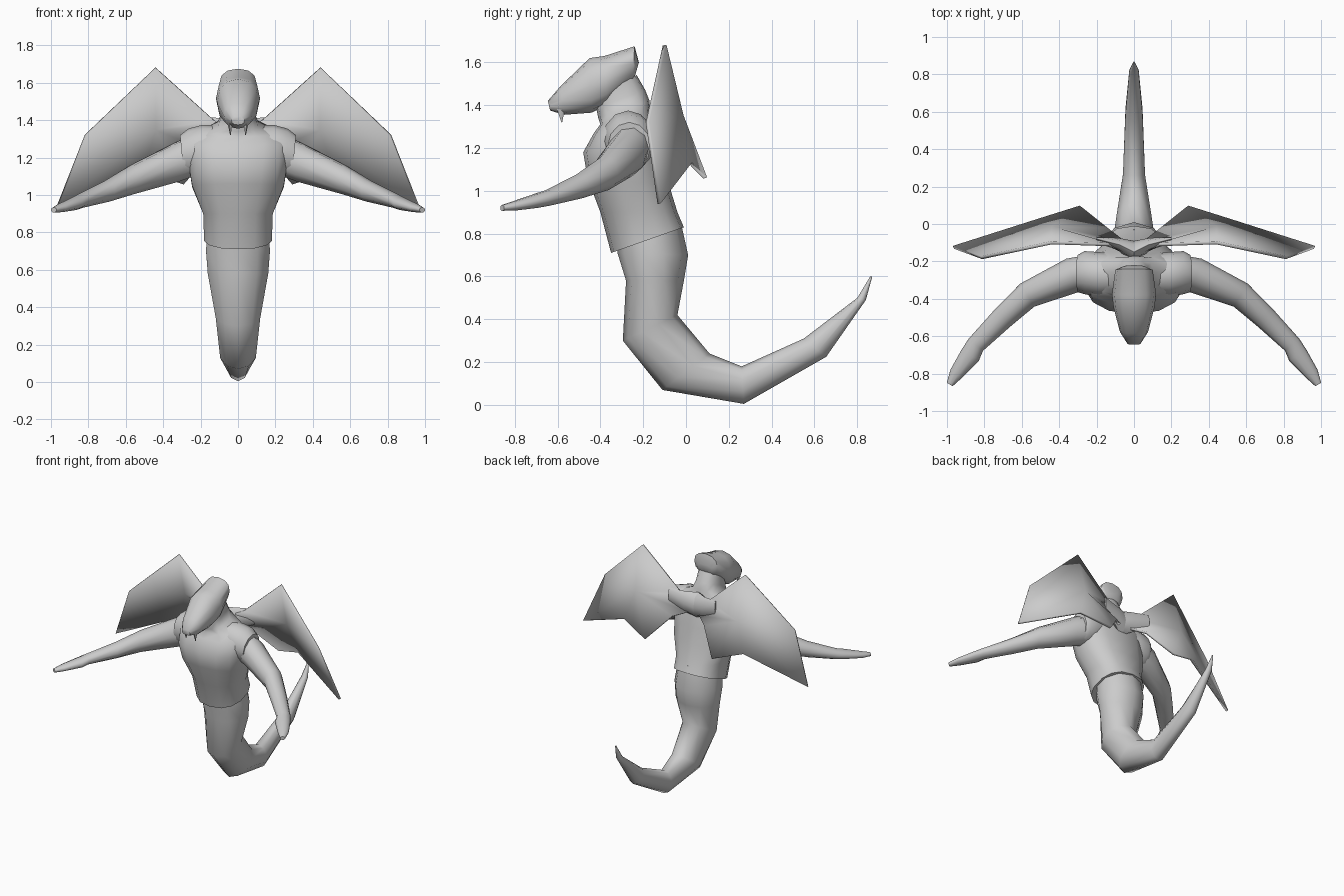
import bpy, bmesh, math
from mathutils import Vector as V

if "Cube" in bpy.data.objects:
    bpy.data.objects.remove(bpy.data.objects["Cube"])

skin = bpy.data.materials.new("plain_grey")
skin.diffuse_color = (0.6, 0.6, 0.6, 1)
skin.use_nodes = True
skin.node_tree.nodes["Principled BSDF"].inputs["Base Color"].default_value = skin.diffuse_color


def finish(name, bm, mirror=False, thick=0.0):
    bmesh.ops.recalc_face_normals(bm, faces=bm.faces)
    me = bpy.data.meshes.new(name)
    bm.to_mesh(me)
    bm.free()
    me.materials.append(skin)
    ob = bpy.data.objects.new(name, me)
    bpy.context.collection.objects.link(ob)
    if thick:
        m = ob.modifiers.new("thickness", 'SOLIDIFY')
        m.thickness, m.offset = thick, 0
    if mirror:
        ob.modifiers.new("mirror", 'MIRROR').use_mirror_merge = False
    bpy.ops.object.select_all(action='DESELECT')
    ob.select_set(True)
    bpy.context.view_layer.objects.active = ob
    bpy.ops.object.shade_smooth_by_angle(angle=math.radians(55))
    return ob


def loft(name, rings, n=12, power=1.0, mirror=False):
    """Skin rings given as (centre, half axis a, half axis b)."""
    def sp(t):
        return math.copysign(abs(t) ** power, t) if abs(t) > 1e-6 else 0.0
    bm = bmesh.new()
    loops = []
    for c, a, b in rings:
        loops.append([bm.verts.new(c + a * sp(math.cos(2 * math.pi * i / n))
                                   + b * sp(math.sin(2 * math.pi * i / n))) for i in range(n)])
    for r, s in zip(loops, loops[1:]):
        for i in range(n):
            j = (i + 1) % n
            bm.faces.new((r[i], r[j], s[j], s[i]))
    bm.faces.new(loops[0])
    bm.faces.new(loops[-1])
    return finish(name, bm, mirror)


def spine(rows):
    """Rings on the centre plane from (front y, z, back y, z, half width)."""
    out = []
    for fy, fz, by, bz, w in rows:
        f, b = V((0, fy, fz)), V((0, by, bz))
        out.append(((f + b) / 2, (f - b) / 2, V((w, 0, 0))))
    return out


# Curled tail
loft("tail", spine([
    (-.32, .80, -.03, .88, .165), (-.32, .71, .01, .70, .18), (-.28, .58, -.01, .58, .17),
    (-.295, .30, -.04, .42, .125), (-.11, .07, .11, .24, .10), (.27, .005, .26, .18, .062),
    (.655, .225, .55, .31, .048), (.84, .49, .80, .50, .026), (.87, .60, .86, .60, .004)]), 10)

# Torso with a slanted hem, running up into the neck
loft("torso", spine([
    (-.35, .71, -.01, .83, .185), (-.40, .90, -.04, .90, .19), (-.46, 1.06, -.08, 1.03, .25),
    (-.48, 1.18, -.11, 1.15, .27), (-.43, 1.27, -.14, 1.28, .28), (-.40, 1.31, -.17, 1.37, .21),
    (-.41, 1.34, -.17, 1.42, .11), (-.42, 1.39, -.19, 1.47, .09),
    (-.42, 1.46, -.23, 1.54, .09)]), 14, 0.85)

# Head from snout to the raised back of the crown
loft("head", spine([
    (-.645, 1.42, -.635, 1.375, .035), (-.585, 1.49, -.57, 1.355, .075),
    (-.45, 1.62, -.44, 1.365, .11), (-.38, 1.63, -.37, 1.40, .118),
    (-.24, 1.675, -.25, 1.51, .10), (-.22, 1.60, -.24, 1.53, .06)]), 12, 0.85)

# Pair of fangs under the snout
loft("fangs", [(V((.042, -.585, 1.39)), V((.015, 0, 0)), V((0, .022, 0))),
               (V((.04, -.58, 1.32)), V((.002, 0, 0)), V((0, .002, 0)))], 5, mirror=True)

# Shoulder sleeves
loft("shoulders", [(V((x, y, z)), V((0, ry, 0)), V((t, 0, rz))) for x, y, z, ry, rz, t in [
    (.08, -.27, 1.26, .11, .11, 0), (.19, -.27, 1.24, .12, .135, 0),
    (.265, -.26, 1.225, .115, .13, 0), (.30, -.265, 1.21, .10, .11, .01)]], 12, mirror=True)

# Arms reaching outward and forward, ending in flat hands
path = [(.24, -.26, 1.21, .095, .115), (.33, -.275, 1.175, .095, .11), (.57, -.38, 1.08, .072, .08),
        (.70, -.50, 1.02, .062, .058), (.845, -.645, .967, .05, .038), (.875, -.70, .953, .055, .034),
        (.95, -.80, .93, .038, .023), (.985, -.858, .92, .018, .014)]
arm = []
for i, (x, y, z, h, v) in enumerate(path):
    p, q = path[max(i - 1, 0)], path[min(i + 1, len(path) - 1)]
    d = V((q[0] - p[0], q[1] - p[1], 0)).normalized()
    arm.append((V((x, y, z)), V((-d.y, d.x, 0)) * h, V((0, 0, v))))
loft("arms", arm, 10, mirror=True)

# Wings: a bent membrane fanned around a point set back behind its rim
rim = [(.05, -.14, 1.37), (.13, -.11, 1.40), (.44, -.10, 1.68), (.815, -.18, 1.32), (.965, -.125, .94),
       (.51, .02, 1.13), (.29, .09, 1.06), (.14, -.03, 1.23), (.05, -.10, 1.26)]
bm = bmesh.new()
hub = bm.verts.new((.44, -.02, 1.35))
vs = [bm.verts.new(p) for p in rim]
for a, b in zip(vs, vs[1:] + vs[:1]):
    bm.faces.new((hub, a, b))
finish("wings", bm, True, 0.018)

# Wing roots joining the membranes to the upper back
loft("wing_roots", [(V((x, y, z)), V((0, r, 0)), V((0, 0, h))) for x, y, z, r, h in [
    (.0, -.15, 1.31, .06, .10), (.08, -.11, 1.33, .035, .08), (.20, -.08, 1.36, .012, .06)]],
     8, mirror=True)
